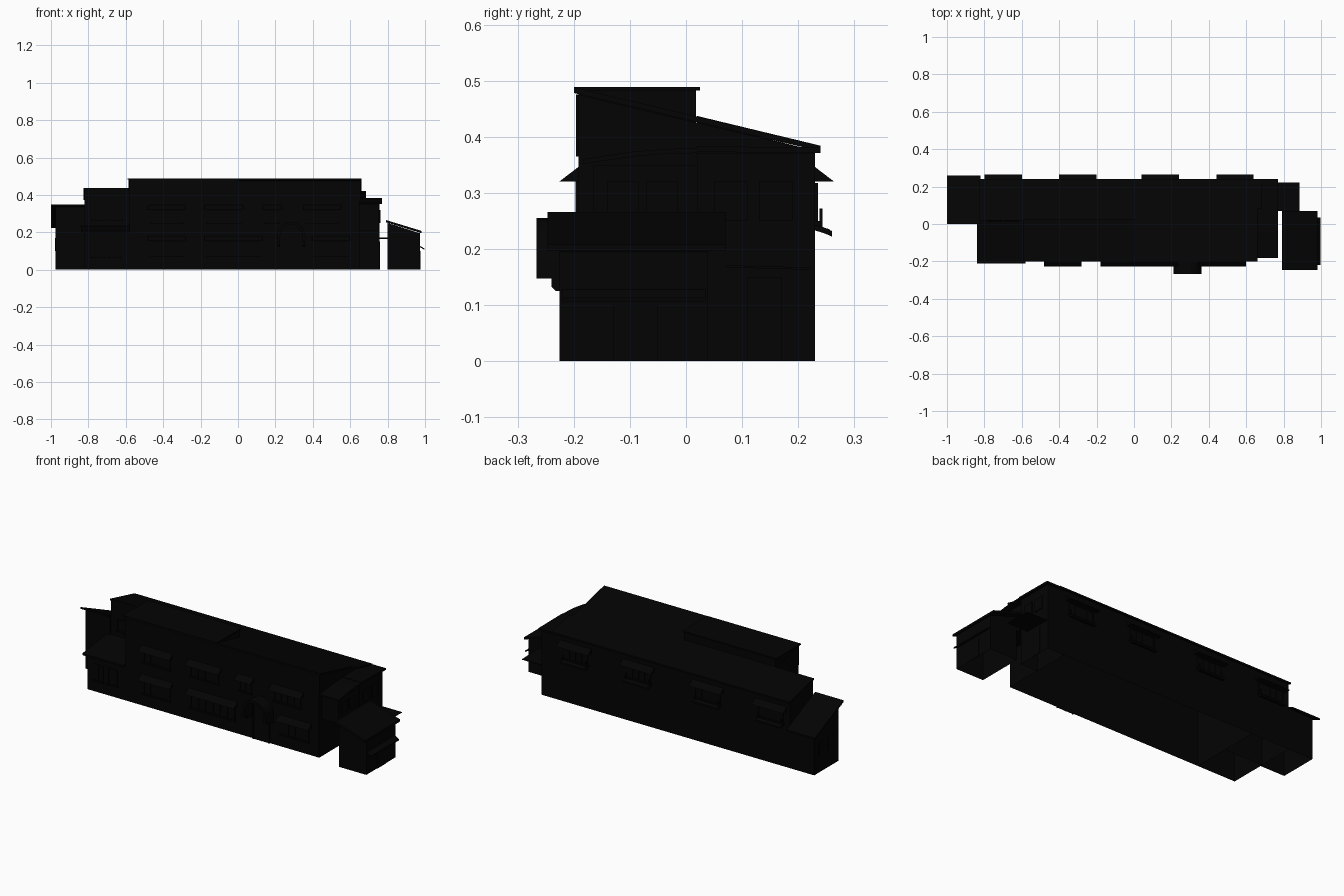
import bpy, bmesh, math

if "Cube" in bpy.data.objects:
    bpy.data.objects.remove(bpy.data.objects["Cube"])

dark = bpy.data.materials.new("dark")
dark.diffuse_color = (0.001, 0.001, 0.001, 1)
dark.use_nodes = True
dark.node_tree.nodes["Principled BSDF"].inputs["Base Color"].default_value = dark.diffuse_color


def prism(name, pts, a, b, axis="x", shell=False):
    """Extrude a profile: (y,z) points along x, or (x,z) points along y.
    A shell has no ground face."""
    bm = bmesh.new()
    def place(p, t):
        return (t, p[0], p[1]) if axis == "x" else (p[0], t, p[1])
    lo = [bm.verts.new(place(p, a)) for p in pts]
    hi = [bm.verts.new(place(p, b)) for p in pts]
    bm.faces.new(lo)
    bm.faces.new(hi[::-1])
    n = len(pts)
    for i in range(n):
        j = (i + 1) % n
        bm.faces.new((lo[j], lo[i], hi[i], hi[j]))
    bmesh.ops.recalc_face_normals(bm, faces=bm.faces)
    if shell:
        ground = [f for f in bm.faces if all(v.co.z < 1e-5 for v in f.verts)]
        bmesh.ops.delete(bm, geom=ground, context="FACES")
    me = bpy.data.meshes.new(name)
    bm.to_mesh(me)
    bm.free()
    ob = bpy.data.objects.new(name, me)
    ob.data.materials.append(dark)
    bpy.context.collection.objects.link(ob)
    return ob


def box(name, x0, x1, y0, y1, z0, z1):
    return prism(name, [(y0, z0), (y1, z0), (y1, z1), (y0, z1)], x0, x1)


def slab(name, p, q, a, b, t=0.01, axis="x"):
    """Thin sloped sheet whose top runs from p to q."""
    return prism(name, [p, q, (q[0], q[1] - t), (p[0], p[1] - t)], a, b, axis)


def window(name, x0, x1, z0, z1, wall, out, panes):
    """Framed window on a front (out=-1) or back (out=1) wall."""
    def part(n, a, b, c, d, depth):
        y = sorted((wall, wall + out * depth))
        box(name + n, a, b, y[0], y[1], c, d)
    part("_glass", x0, x1, z0, z1, 0.002)
    part("_sill", x0 - .005, x1 + .005, z0 - .008, z0, 0.01)
    part("_head", x0, x1, z1 - .006, z1, 0.005)
    for i in range(panes + 1):
        x = x0 + (x1 - x0 - .006) * i / panes
        part("_bar", x, x + .006, z0, z1, 0.005)


def awning(name, x0, x1, wall, out, z, drop=.026, reach=.034):
    prism(name, [(wall, z), (wall + out * reach, z - drop), (wall, z - drop)], x0, x1)


# main hall with single-pitch roof
F, B = -0.192, 0.23
prism("main_hall", [(F, 0), (B, 0), (B, .375), (F, .475)], -.58, .65, shell=True)
slab("main_roof", (-.2, .488), (.24, .384), -.585, .66)
box("front_cornice", -.58, .655, -.196, F, .365, .475)

# raised flat-topped part
box("raised_block", -.58, 0, F, .018, .4, .482)
box("raised_roof", -.59, .005, -.2, .025, .482, .489)

# left wing: tall behind, one storey with a lean-to roof in front
prism("left_rear_wing", [(.02, 0), (B, 0), (B, .375), (.02, .428)], -.82, -.58, shell=True)
slab("left_rear_roof", (.02, .437), (.24, .384), -.825, -.58)
prism("left_front_wing", [(F, 0), (.02, 0), (.02, .222), (F, .198)], -.82, -.58, shell=True)
slab("left_front_roof", (.02, .235), (-.212, .208), -.84, -.58, .01)
for x in (-.78, -.69):
    window("left_upper_window", x, x + .07, .27, .335, .02, -1, 2)
    window("left_lower_window", x, x + .06, .07, .16, F, -1, 2)

# far left lean-to
prism("lean_to", [(.01, 0), (B, 0), (B, .235), (.01, .337)], -.975, -.82, shell=True)
slab("lean_to_roof", (0, .35), (.26, .232), -1, -.82)
for y in (.06, .14):
    box("lean_to_window", -.979, -.975, y, y + .05, .1, .17)

# right wing at the back
prism("right_wing", [(.02, 0), (B, 0), (B, .37), (.02, .37)], .65, .757, shell=True)
slab("right_wing_roof", (.02, .383), (.24, .381), .65, .77)
slab("right_step_roof", (.08, .422), (.24, .384), .655, .685)
slab("rear_door_canopy", (.07, .171), (.222, .167), .757, .885, .004)
box("rear_door", .757, .76, .11, .17, 0, .15)
for y in (.05, .13):
    box("right_wing_window", .757, .762, y, y + .06, .25, .32)

# upper right bay with a curved lean-to roof
box("right_bay", .65, .752, -.165, .02, .21, .35)
top = [(-.183, .36), (-.14, .367), (-.09, .374), (-.04, .378), (.02, .38)]
prism("right_bay_roof", top + [(y, z - .009) for y, z in reversed(top)], .65, .77)
for y in (-.14, -.07):
    box("right_bay_window", .752, .757, y, y + .055, .26, .32)

# front windows, two rows, with awnings
for x0, x1, n in ((-.48, -.28, 4), (-.18, .03, 4), (.13, .235, 2), (.35, .55, 4)):
    window("front_upper_window", x0 + .015, x1 - .015, .255, .325, F, -1, n)
    awning("front_upper_awning", x0, x1, F, -1, .346)
for x0, x1, n in ((-.48, -.28, 4), (-.18, .132, 6), (.395, .6, 4)):
    window("front_lower_window", x0 + .015, x1 - .015, .075, .155, F, -1, n)
    awning("front_lower_awning", x0, x1, F, -1, .18)

# back windows with awnings and planters
for x0 in (-.8, -.4, .04, .44):
    window("back_window", x0 + .02, x0 + .18, .25, .318, B, 1, 4)
    awning("back_awning", x0, x0 + .2, B, 1, .346)
    slab("back_planter", (B, .243), (.256, .235), x0 + .02, x0 + .18, .01)
    for x in (x0 + .025, x0 + .17):
        box("planter_bracket", x, x + .005, .238, .243, .235, .272)

# arched entrance
cx, cz = .285, .18
arc = [math.pi * i / 12 for i in range(13)]
ring = [(cx + .075 * math.cos(t), cz + .075 * math.sin(t)) for t in arc]
inner = [(cx + .06 * math.cos(t), cz + .06 * math.sin(t)) for t in reversed(arc)]
ring += [(cx - .075, .147), (cx - .06, .147)] + inner + [(cx + .06, .147), (cx + .075, .147)]
prism("arch_canopy", ring, -.266, F, "y")
for s in (-1, 1):
    x = cx + s * .0675
    prism("arch_corbel", [(F, .125), (-.232, .125), (-.24, .133), (-.24, .147), (F, .147)],
          x - .007, x + .007)
box("front_door", cx - .05, cx + .05, F - .004, F, 0, .2)
for x in (cx - .053, cx - .003, cx + .047):
    box("door_bar", x, x + .006, F - .008, F, 0, .2)

# detached shed
prism("shed", [(.80, 0), (.972, 0), (.972, .195), (.80, .25)], -.225, .038, "y", shell=True)
slab("shed_roof", (.79, .266), (.98, .208), -.247, .07, .012, "y")
slab("shed_awning", (.972, .128), (.998, .113), -.22, .035, .007, "y")
box("shed_door", .972, .975, -.13, -.05, 0, .1)
